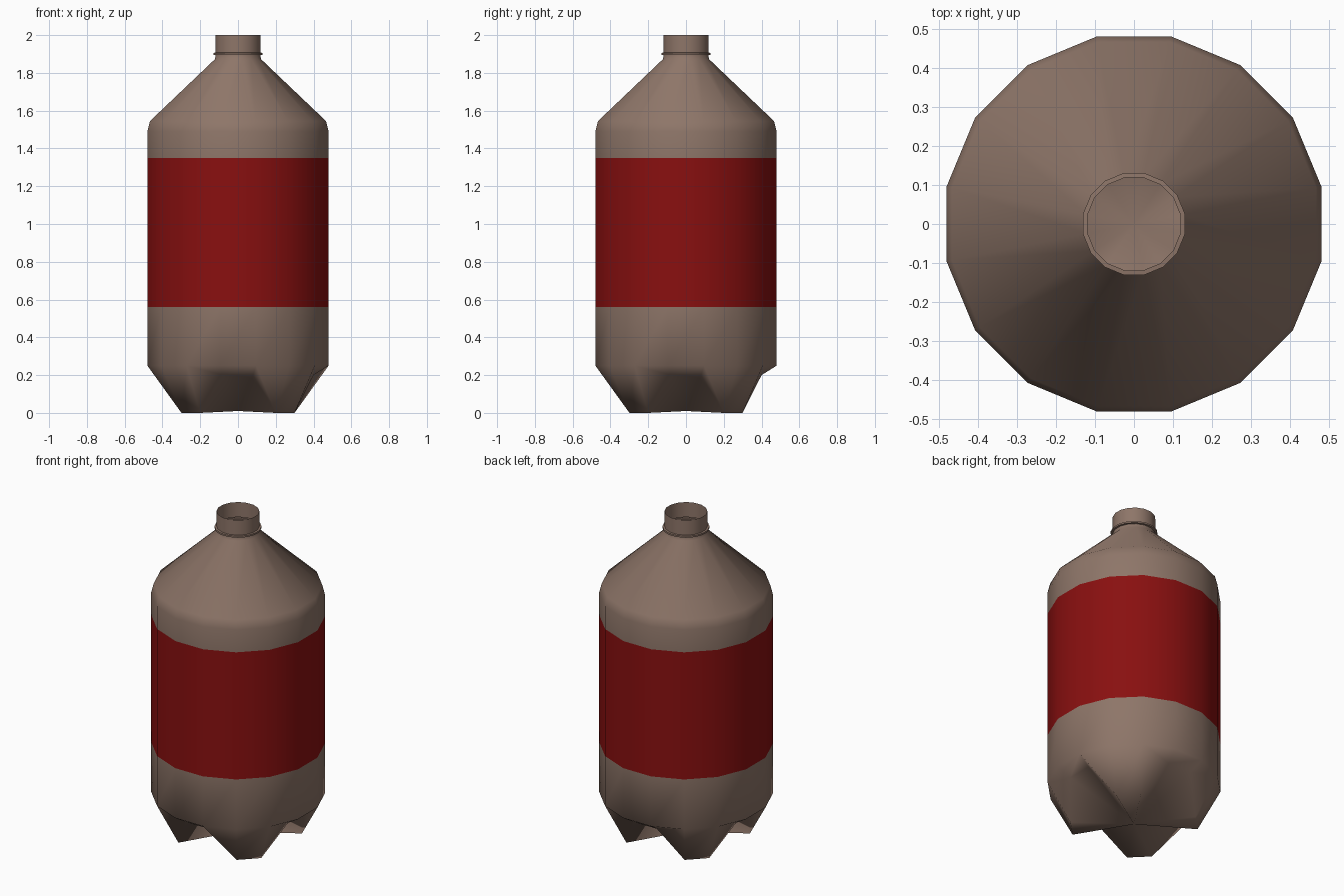
import bpy, bmesh
from math import sin, cos, pi

if "Cube" in bpy.data.objects:
    bpy.data.objects.remove(bpy.data.objects["Cube"], do_unlink=True)

SIDES = 16


def make_material(name, rgb):
    mat = bpy.data.materials.new(name)
    mat.use_nodes = True
    colour = (*rgb, 1.0)
    mat.diffuse_color = colour
    bsdf = next(n for n in mat.node_tree.nodes if n.type == "BSDF_PRINCIPLED")
    bsdf.inputs["Base Color"].default_value = colour
    return mat


brown = make_material("brown_plastic", (0.27, 0.18, 0.14))
red = make_material("red_label", (0.25, 0.005, 0.005))

bm = bmesh.new()


def point(k, radius, z):
    a = (k + 0.5) * 2 * pi / SIDES
    return bm.verts.new((radius * cos(a), radius * sin(a), z))


def is_foot(k):
    return k % 4 in (1, 2)


# Body, label band, shoulder, neck flange and open neck
profile = [(0.489, 0.25), (0.489, 0.56), (0.489, 1.35), (0.489, 1.49),
           (0.475, 1.545), (0.124, 1.873), (0.121, 1.895), (0.133, 1.896),
           (0.133, 1.906), (0.121, 1.907), (0.121, 2.0)]
rings = [[point(k, r, z) for k in range(SIDES)] for r, z in profile]
for low, high in zip(rings, rings[1:]):
    for k in range(SIDES):
        n = (k + 1) % SIDES
        bm.faces.new((low[k], low[n], high[n], high[k]))

# Four feet with valleys between them, closed by a fan at the centre
base = [point(k, 0.36, 0) if is_foot(k) else point(k, 0.408, 0.2)
        for k in range(SIDES)]
centre = bm.verts.new((0, 0, 0.01))
top = rings[0]
for k in range(SIDES):
    n = (k + 1) % SIDES
    bm.faces.new((centre, base[n], base[k]))
    if is_foot(k) == is_foot(n):
        bm.faces.new((base[k], base[n], top[n], top[k]))
    elif k == 4:
        bm.faces.new((base[k], base[n], top[n]))
        bm.faces.new((base[k], top[n], top[k]))
    else:
        bm.faces.new((base[k], base[n], top[k]))
        bm.faces.new((base[n], top[n], top[k]))

bmesh.ops.recalc_face_normals(bm, faces=bm.faces)

# Smooth shell with crisp flange edges; the label is a band by height
for face in bm.faces:
    face.smooth = True
    face.material_index = int(0.56 < face.calc_center_median().z < 1.35)
for edge in bm.edges:
    if min(v.co.z for v in edge.verts) > 1.89 and len(edge.link_faces) == 2:
        edge.smooth = edge.calc_face_angle() < 0.8

mesh = bpy.data.meshes.new("bottle_body")
bm.to_mesh(mesh)
bm.free()
mesh.materials.append(brown)
mesh.materials.append(red)
bottle = bpy.data.objects.new("bottle_body", mesh)
bpy.context.collection.objects.link(bottle)
